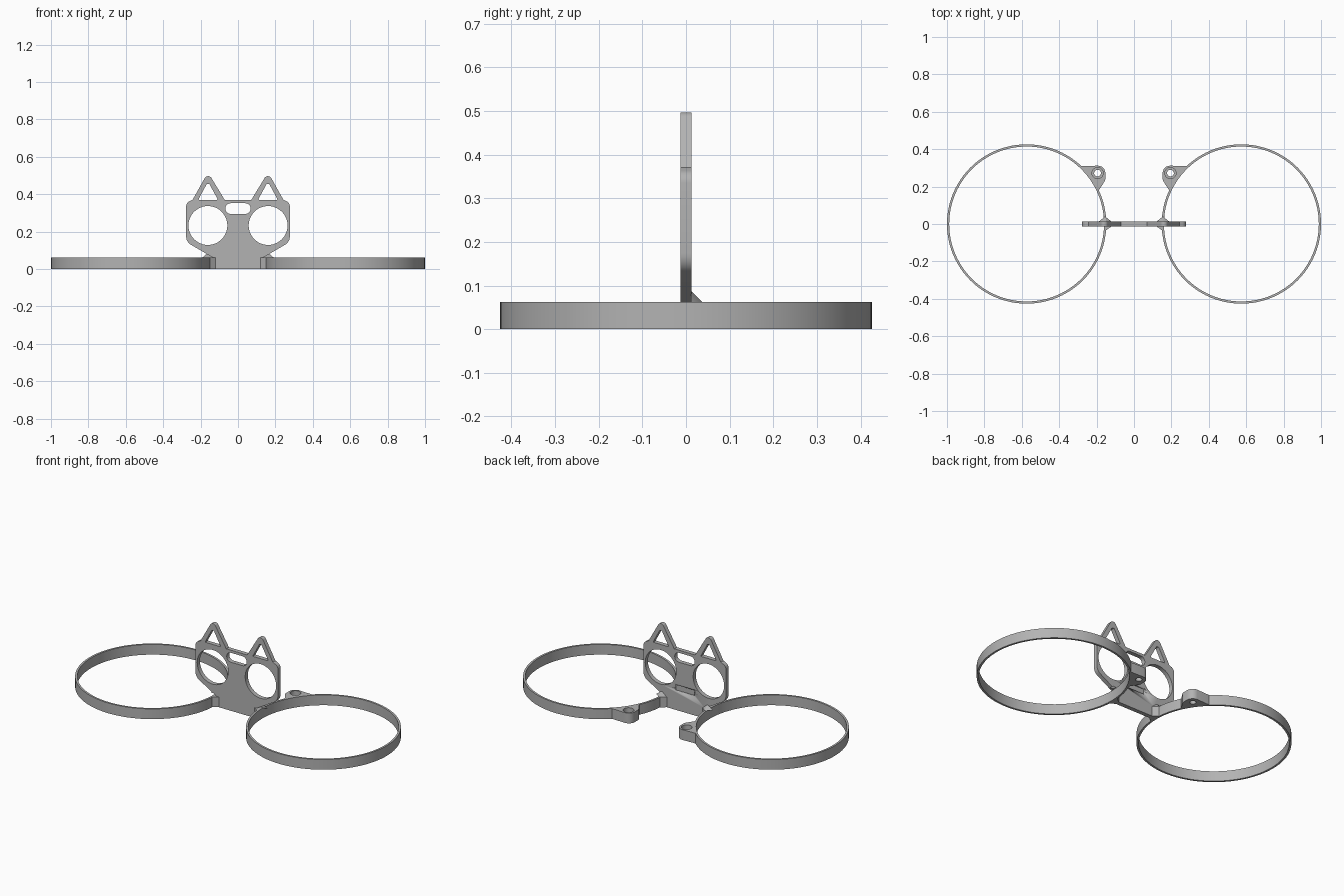
import bpy, bmesh, math
from mathutils import Vector, Matrix

old = bpy.data.objects.get("Cube")
if old:
    bpy.data.objects.remove(old, do_unlink=True)

GREY = (0.45, 0.45, 0.45, 1)
mat = bpy.data.materials.new("mid grey")
mat.use_nodes = True
mat.diffuse_color = GREY
mat.node_tree.nodes["Principled BSDF"].inputs["Base Color"].default_value = GREY

RING_X, RING_R, WALL, RING_H = 0.574, 0.426, 0.012, 0.062
HALF_T = 0.0128
UPRIGHT = Matrix.Rotation(math.pi / 2, 4, 'X')


def circle(cx, cy, r, n=48):
    return [(cx + r * math.cos(math.tau * i / n), cy + r * math.sin(math.tau * i / n))
            for i in range(n)]


def rounded(points, n=6):
    """Round each (x, y, radius) corner of a closed outline."""
    out = []
    for i, (x, y, r) in enumerate(points):
        p = Vector((x, y))
        if r == 0:
            out.append((x, y))
            continue
        a = (Vector(points[i - 1][:2]) - p).normalized()
        b = (Vector(points[(i + 1) % len(points)][:2]) - p).normalized()
        half = a.angle(b) / 2
        centre = p + (a + b).normalized() * (r / math.sin(half))
        s = p + a * (r / math.tan(half)) - centre
        e = p + b * (r / math.tan(half)) - centre
        sweep = s.angle_signed(e)
        for k in range(n + 1):
            t = -sweep * k / n
            out.append((centre.x + s.x * math.cos(t) - s.y * math.sin(t),
                        centre.y + s.x * math.sin(t) + s.y * math.cos(t)))
    return out


def flip(points):
    return [(-p[0], *p[1:]) for p in reversed(points)]


def finish(name, bm, matrix=Matrix()):
    bm.transform(matrix)
    bmesh.ops.recalc_face_normals(bm, faces=bm.faces)
    me = bpy.data.meshes.new(name)
    bm.to_mesh(me)
    bm.free()
    me.materials.append(mat)
    ob = bpy.data.objects.new(name, me)
    bpy.context.collection.objects.link(ob)
    bpy.ops.object.select_all(action='DESELECT')
    ob.select_set(True)
    bpy.context.view_layer.objects.active = ob
    bpy.ops.object.shade_smooth_by_angle(angle=math.radians(30))
    return ob


def slab(name, loops, low, high, matrix=Matrix()):
    """Extrude an outline with holes between two heights."""
    cu = bpy.data.curves.new(name, 'CURVE')
    cu.dimensions, cu.fill_mode = '2D', 'BOTH'
    cu.extrude = (high - low) / 2
    for loop in loops:
        sp = cu.splines.new('POLY')
        sp.points.add(len(loop) - 1)
        for pt, co in zip(sp.points, loop):
            pt.co = (co[0], co[1], 0, 1)
        sp.use_cyclic_u = True
    tmp = bpy.data.objects.new(name + "_curve", cu)
    bpy.context.collection.objects.link(tmp)
    me = bpy.data.meshes.new_from_object(tmp.evaluated_get(bpy.context.evaluated_depsgraph_get()))
    bm = bmesh.new()
    bm.from_mesh(me)
    bpy.data.objects.remove(tmp, do_unlink=True)
    bpy.data.meshes.remove(me)
    bmesh.ops.remove_doubles(bm, verts=bm.verts, dist=1e-5)
    return finish(name, bm, matrix @ Matrix.Translation((0, 0, (low + high) / 2)))


# Upright face plate with two open ears, eye holes and a slot
half = [(0.153, 0, 0), (0.153, 0.062, 0), (0.135, 0.062, 0), (0.277, 0.145, 0.05),
        (0.277, 0.355, 0.03), (0.243, 0.37, 0), (0.172, 0.497, 0.022),
        (0.148, 0.497, 0.022), (0.07, 0.368, 0)]
ear_hole = [(0.107, 0.37, 0.004), (0.213, 0.37, 0.004), (0.167, 0.455, 0.006),
            (0.153, 0.455, 0.006)]
slot = [(-0.067, 0.295, 0.027), (0.067, 0.295, 0.027), (0.067, 0.352, 0.027),
        (-0.067, 0.352, 0.027)]
plate = slab("face_plate",
             [rounded(half + flip(half)), rounded(slot),
              rounded(ear_hole), rounded(flip(ear_hole)),
              circle(0.161, 0.233, 0.104), circle(-0.161, 0.233, 0.104)],
             -HALF_T, HALF_T, UPRIGHT)

# Shallow rectangular pocket in the back of the plate
bm = bmesh.new()
bmesh.ops.create_cube(bm, size=1)
cutter = finish("pocket_cutter", bm,
                Matrix.Translation((0, HALF_T, 0.135)) @ Matrix.Diagonal((0.13, 0.016, 0.036, 1)))
cutter.hide_render = True
cutter.hide_set(True)
cut = plate.modifiers.new("pocket", 'BOOLEAN')
cut.object, cut.operation, cut.solver = cutter, 'DIFFERENCE', 'EXACT'

for side, s in (("left", 1), ("right", -1)):
    def m(loop):
        return [(s * x, y) for x, y in loop]

    # Large thin hoop
    slab(side + "_hoop", [m(circle(RING_X, 0, RING_R, 96)),
                          m(circle(RING_X, 0, RING_R - WALL, 96))], 0, RING_H)

    # Screw lug following the hoop wall, with a stepped hole
    arc = [(RING_X - (RING_R - 0.004) * math.cos(a), (RING_R - 0.004) * math.sin(a))
           for a in [0.43 + 0.39 * i / 10 for i in range(11)]]
    outer = rounded([(0.283, 0.312, 0), (0.153, 0.312, 0.04),
                     (0.153, 0.235, 0.03), (0.187, 0.178, 0)])[1:-1]
    lug = m(arc + outer)
    slab(side + "_lug_base", [lug, m(circle(0.195, 0.272, 0.018, 24))], 0, 0.03)
    slab(side + "_lug_top", [lug, m(circle(0.195, 0.272, 0.03, 24))], 0.03, RING_H)

    # Tapered block joining plate and hoop
    joint = [(0.12, HALF_T), (0.12, -HALF_T), (0.15, -0.034), (0.157, -0.034),
             (0.153, 0), (0.157, 0.036), (0.15, 0.036)]
    slab(side + "_joint", [m(joint)], 0, RING_H)

    # Sloped gusset behind the plate
    bm = bmesh.new()
    for x, y, z in ((0.12, 0.012, RING_H), (0.15, 0.037, RING_H), (0.158, 0.037, RING_H),
                    (0.19, 0.012, RING_H), (0.15, 0.012, 0.087), (0.16, 0.012, 0.087)):
        bm.verts.new((s * x, y, z))
    bmesh.ops.convex_hull(bm, input=bm.verts)
    finish(side + "_gusset", bm)
